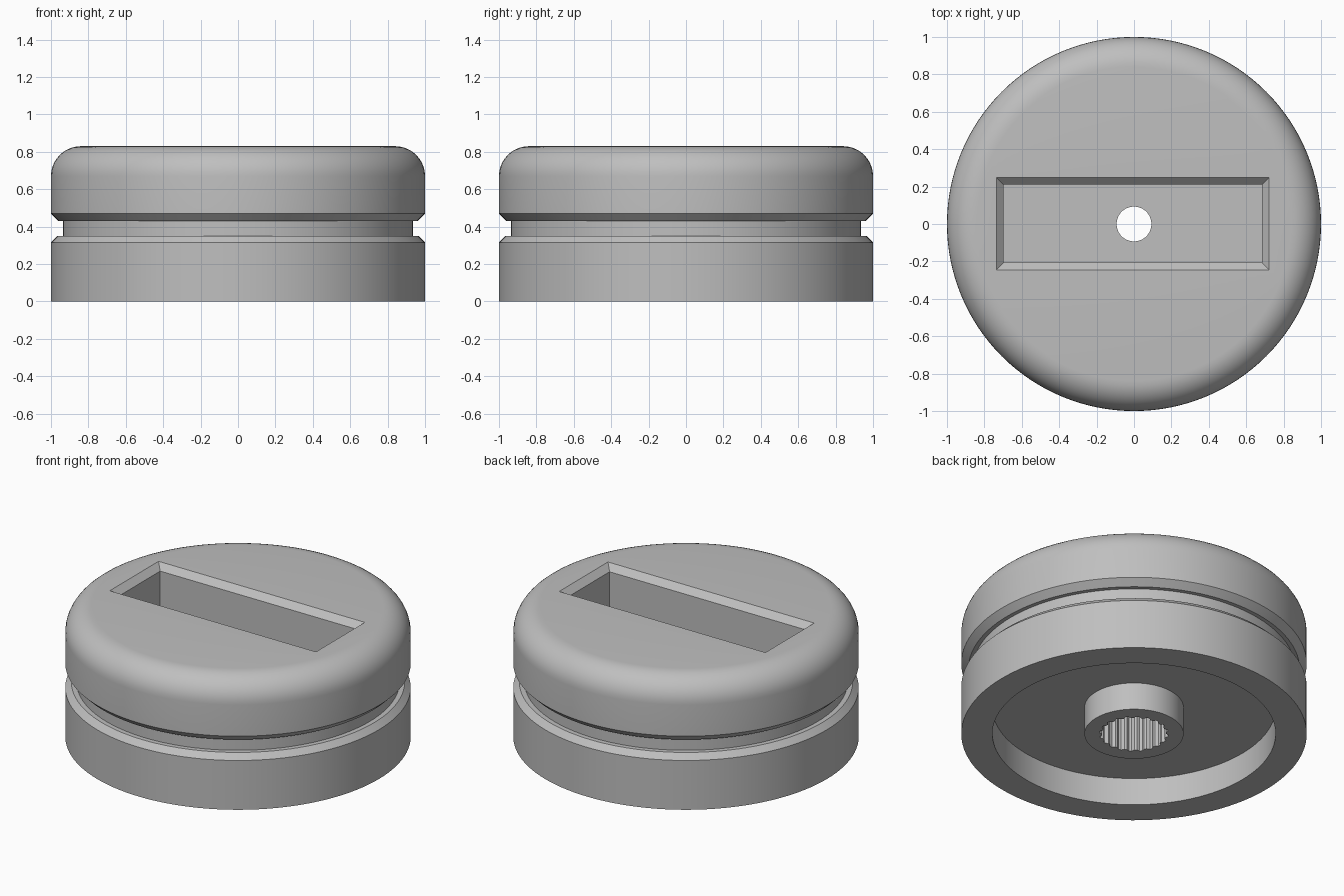
import bpy, bmesh
from math import sin, cos, pi
from mathutils import Matrix, Vector

if "Cube" in bpy.data.objects:
    bpy.data.objects.remove(bpy.data.objects["Cube"])

grey = bpy.data.materials.new("light_grey")
grey.use_nodes = True
grey.diffuse_color = (0.52, 0.52, 0.52, 1)
grey.node_tree.nodes["Principled BSDF"].inputs["Base Color"].default_value = grey.diffuse_color

TOP, FLOOR, SLOT_FLOOR, ROUND = 0.83, 0.175, 0.42, 0.16


def make_object(name, bm):
    bmesh.ops.recalc_face_normals(bm, faces=bm.faces)
    mesh = bpy.data.meshes.new(name)
    bm.to_mesh(mesh)
    bm.free()
    mesh.materials.append(grey)
    obj = bpy.data.objects.new(name, mesh)
    bpy.context.collection.objects.link(obj)
    return obj


def lathe(name, profile, steps=128):
    """Revolve a profile of (radius, height) around z."""
    bm = bmesh.new()
    verts = [bm.verts.new((r, 0, z)) for r, z in profile]
    edges = [bm.edges.new(pair) for pair in zip(verts, verts[1:])]
    bmesh.ops.spin(bm, geom=verts + edges, cent=(0, 0, 0), axis=(0, 0, 1),
                   angle=2 * pi, steps=steps, use_merge=True)
    bmesh.ops.remove_doubles(bm, verts=bm.verts, dist=1e-4)
    return make_object(name, bm)


def loft(name, rings):
    """Join matching outlines into a closed solid."""
    bm = bmesh.new()
    loops = [[bm.verts.new(p) for p in ring] for ring in rings]
    n = len(loops[0])
    for a, b in zip(loops, loops[1:]):
        for i in range(n):
            j = (i + 1) % n
            bm.faces.new((a[i], a[j], b[j], b[i]))
    bm.faces.new(loops[0])
    bm.faces.new(loops[-1])
    return make_object(name, bm)


def rectangle(grow, z):
    x0, x1, y0, y1 = -0.697 - grow, 0.685 + grow, -0.207 - grow, 0.21 + grow
    return [(x0, y0, z), (x1, y0, z), (x1, y1, z), (x0, y1, z)]


def circle(radius, z, n=64):
    return [(radius * cos(2 * pi * i / n), radius * sin(2 * pi * i / n), z) for i in range(n)]


def splines(z, teeth=20, outer=0.2, inner=0.185):
    return [((outer if i % 4 < 2 else inner) * cos(2 * pi * i / (4 * teeth)),
             (outer if i % 4 < 2 else inner) * sin(2 * pi * i / (4 * teeth)), z)
            for i in range(4 * teeth)]


# Body: underside boss, recess, grooved wall and rounded top rim
rim = [(1 - ROUND + ROUND * cos(pi / 2 * i / 10), TOP - ROUND + ROUND * sin(pi / 2 * i / 10))
       for i in range(11)]
profile = [(0, 0), (0.287, 0), (0.287, FLOOR), (0.82, FLOOR), (0.82, 0), (1, 0),
           (1, 0.315), (0.965, 0.35), (0.935, 0.35), (0.935, 0.43), (0.96, 0.43),
           (1, 0.47)] + rim + [(0, TOP)]
body = lathe("knob_body", profile)

# Cutters: chamfered slot, toothed bore and through hole
cutters = [
    loft("slot_cutter", [rectangle(0, SLOT_FLOOR), rectangle(0, TOP - 0.038),
                         rectangle(0.038, TOP), rectangle(0.038, TOP + 0.1)]),
    loft("bore_cutter", [splines(-0.1), splines(0.32)]),
    loft("hole_cutter", [circle(0.093, 0.25), circle(0.093, 0.6)]),
]
bpy.context.view_layer.objects.active = body
for cutter in cutters:
    cutter.hide_render = True
    mod = body.modifiers.new(cutter.name, 'BOOLEAN')
    mod.operation = 'DIFFERENCE'
    mod.solver = 'EXACT'
    mod.object = cutter
    bpy.ops.object.modifier_apply(modifier=mod.name)
for cutter in cutters:
    bpy.data.objects.remove(cutter)

# Smooth curved walls, crisp edges
bpy.ops.object.select_all(action='DESELECT')
body.select_set(True)
bpy.ops.object.shade_smooth_by_angle(angle=pi / 6)
